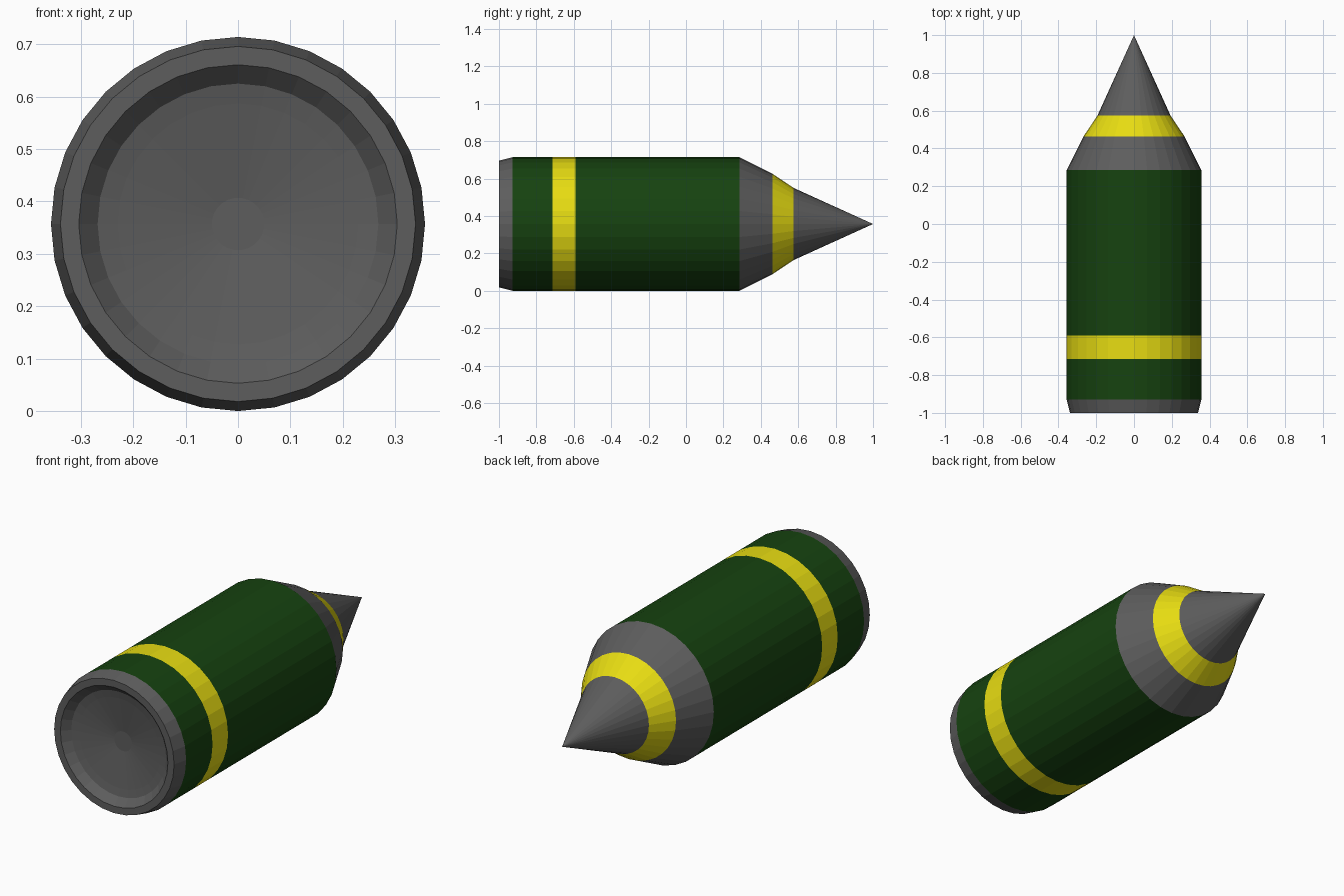
import bpy
import bmesh
from math import sin, cos, pi

if "Cube" in bpy.data.objects:
    bpy.data.objects.remove(bpy.data.objects["Cube"])

SIDES = 32
RADIUS = 0.357


def material(name, rgb):
    mat = bpy.data.materials.new(name)
    mat.diffuse_color = (*rgb, 1)
    mat.use_nodes = True
    mat.node_tree.nodes["Principled BSDF"].inputs["Base Color"].default_value = mat.diffuse_color
    return mat


GREY = material("dark_grey", (0.11, 0.11, 0.11))
GREEN = material("dark_green", (0.008, 0.055, 0.005))
YELLOW = material("yellow", (0.80, 0.72, 0.006))


def lathe(name, profile, mat):
    """Spin (y, radius) points around the long axis; zero radius closes to a point."""
    bm = bmesh.new()
    rings = []
    for y, r in profile:
        if r == 0:
            rings.append([bm.verts.new((0, y, RADIUS))] * SIDES)
        else:
            rings.append([bm.verts.new((r * sin(2 * pi * i / SIDES), y,
                                        RADIUS + r * cos(2 * pi * i / SIDES)))
                          for i in range(SIDES)])
    for a, b in zip(rings, rings[1:]):
        for i in range(SIDES):
            j = (i + 1) % SIDES
            corners = dict.fromkeys((a[i], b[i], b[j], a[j]))
            bm.faces.new(list(corners))
    # Profiles run rear to nose, so outward means right of the travel direction
    bm.normal_update()
    face = bm.faces[:][-1]
    centre = face.calc_center_median()
    if face.normal.x * centre.x + face.normal.z * (centre.z - RADIUS) < 0:
        bmesh.ops.reverse_faces(bm, faces=bm.faces[:])
    mesh = bpy.data.meshes.new(name)
    bm.to_mesh(mesh)
    bm.free()
    mesh.materials.append(mat)
    obj = bpy.data.objects.new(name, mesh)
    bpy.context.collection.objects.link(obj)
    return obj


# Base with recessed, slightly dished end and chamfered rim
lathe("base", [(-0.927, 0), (-0.927, 0.05), (-0.955, 0.23), (-0.963, 0.268),
               (-1.0, 0.304), (-1.0, 0.339), (-0.928, RADIUS)], GREY)

# Cylindrical casing with its painted band
lathe("rear_casing", [(-0.928, RADIUS), (-0.715, RADIUS)], GREEN)
lathe("casing_band", [(-0.715, RADIUS), (-0.59, RADIUS)], YELLOW)
lathe("main_casing", [(-0.59, RADIUS), (0.285, RADIUS)], GREEN)

# Tapered shoulder, nose band and pointed nose
lathe("shoulder", [(0.285, RADIUS), (0.463, 0.268)], GREY)
lathe("nose_band", [(0.463, 0.268), (0.575, 0.193)], YELLOW)
lathe("nose_cone", [(0.575, 0.193), (1.0, 0)], GREY)
